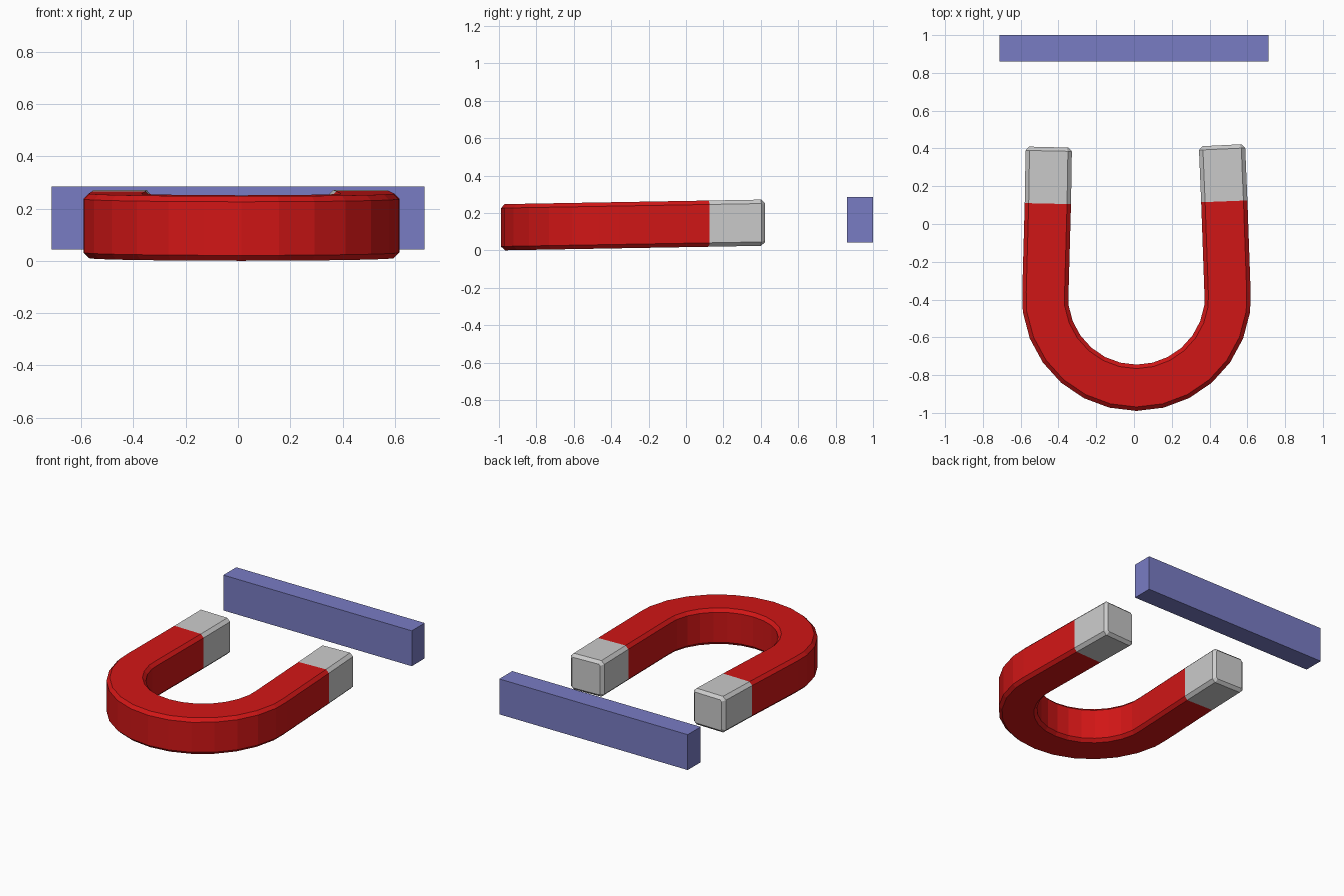
import bpy, bmesh
from math import sin, cos, radians
from mathutils import Vector

if "Cube" in bpy.data.objects:
    bpy.data.objects.remove(bpy.data.objects["Cube"])

W, H, B = 0.1225, 0.1235, 0.021      # half width, half height, bevel


def material(name, rgb):
    m = bpy.data.materials.new(name)
    m.diffuse_color = (*rgb, 1)
    m.use_nodes = True
    m.node_tree.nodes["Principled BSDF"].inputs["Base Color"].default_value = m.diffuse_color
    return m


def finish(name, bm, mat=None):
    bmesh.ops.recalc_face_normals(bm, faces=bm.faces)
    me = bpy.data.meshes.new(name)
    bm.to_mesh(me)
    bm.free()
    ob = bpy.data.objects.new(name, me)
    bpy.context.collection.objects.link(ob)
    if mat:
        me.materials.append(mat)
    return ob


def ring(p, tangent, inset=0.0):
    """Chamfered rectangle across the path, on a gently rising plane."""
    side = Vector((tangent.y, -tangent.x))
    w, h = W - inset, H - inset
    b = B - inset * 0.6
    prof = [(w, h - b), (w - b, h), (b - w, h), (-w, h - b),
            (-w, b - h), (b - w, -h), (w - b, -h), (w, b - h)]
    out = []
    for s, z in prof:
        q = p + side * s
        out.append((q.x, q.y, H + 0.0175 * (q.y + 0.99) + z))
    return out


def skin(name, rings, mat=None, cap=False):
    bm = bmesh.new()
    vs = [[bm.verts.new(c) for c in r] for r in rings]
    for a, b in zip(vs, vs[1:]):
        for i in range(8):
            j = (i + 1) % 8
            bm.faces.new((a[i], a[j], b[j], b[i]))
    if cap:
        bm.faces.new(vs[-1])
    return finish(name, bm, mat)


# Horseshoe centre line: left arm, arc, right arm
left = [(-0.451, 0.407), (-0.4515, 0.387), (-0.456, 0.108), (-0.469, -0.36)]
right = [(0.495, -0.36), (0.478, 0.12), (0.4665, 0.397), (0.4655, 0.417)]
arc = [(0.013 + 0.485 * sin(radians(13.67 * k)),
        -0.382 - 0.485 * cos(radians(13.67 * k))) for k in range(-6, 7)]
path = [Vector(p) for p in left + arc + right]
n = len(path)

rings = []
for i, p in enumerate(path):
    d_in = (p - path[i - 1]).normalized() if i else Vector((0, 0))
    d_out = (path[i + 1] - p).normalized() if i < n - 1 else Vector((0, 0))
    t = (d_in + d_out).normalized()
    rings.append(ring(p, t, 0.019 if i in (0, n - 1) else 0))

# Red body and bare metal pole tips
red = material("red_paint", (0.64, 0.008, 0.008))
skin("magnet_body", rings[2:n - 2], red)
skin("left_pole_tip", rings[2::-1], cap=True)
skin("right_pole_tip", rings[n - 3:], cap=True)

# Blue keeper bar
bm = bmesh.new()
bmesh.ops.create_cube(bm, size=1)
for v in bm.verts:
    v.co = Vector((v.co.x * 1.426, v.co.y * 0.14 + 0.93, v.co.z * 0.242 + 0.164))
finish("keeper_bar", bm, material("blue_paint", (0.19, 0.2, 0.55)))
